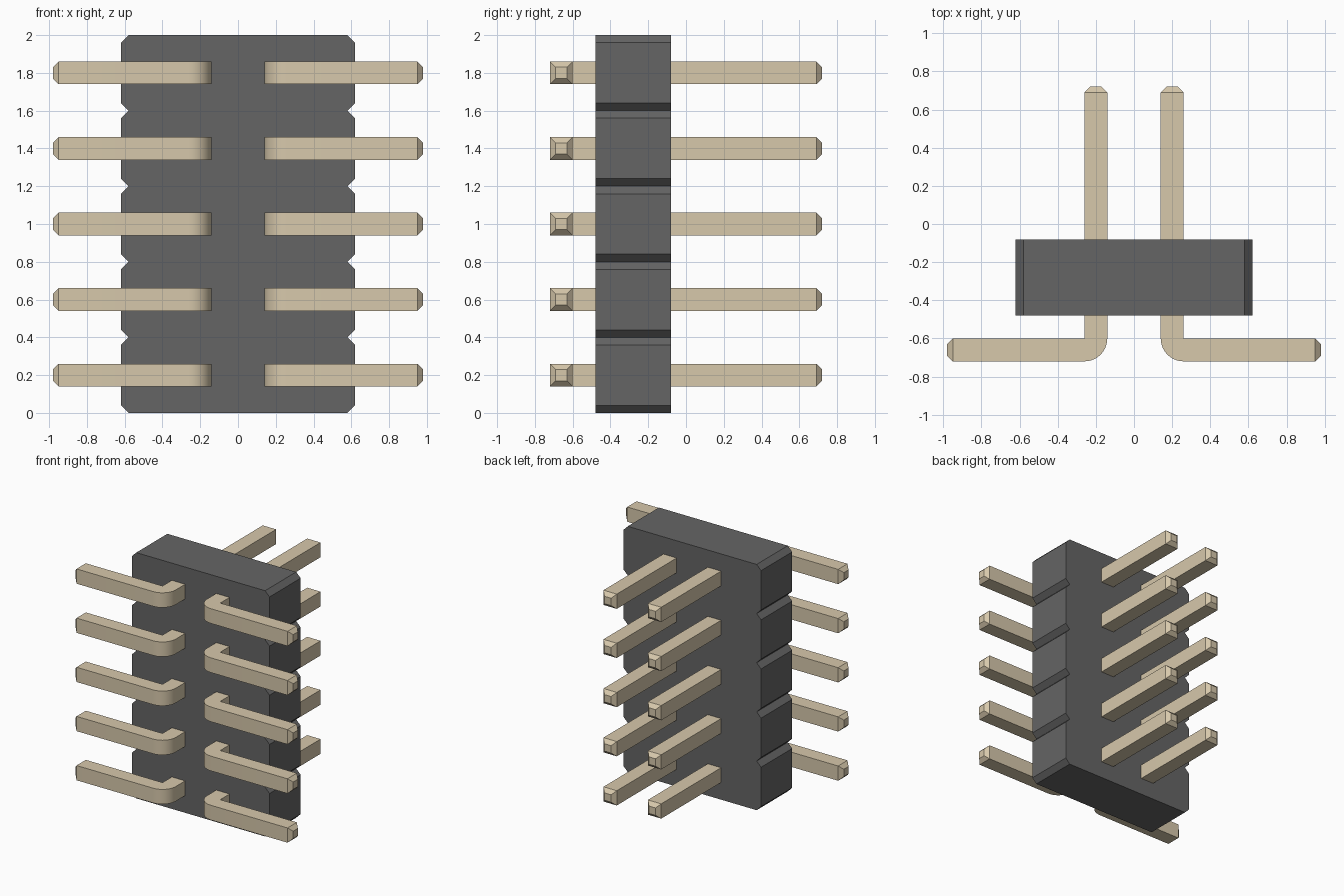
import bpy, bmesh, math

if "Cube" in bpy.data.objects:
    bpy.data.objects.remove(bpy.data.objects["Cube"])

PITCH, ROWS = 0.4, 5


def material(name, rgb):
    m = bpy.data.materials.new(name)
    m.diffuse_color = (*rgb, 1)
    m.use_nodes = True
    m.node_tree.nodes["Principled BSDF"].inputs["Base Color"].default_value = m.diffuse_color
    return m


def finish(bm, name, mat, loc=(0, 0, 0)):
    bmesh.ops.remove_doubles(bm, verts=bm.verts, dist=1e-5)
    bmesh.ops.recalc_face_normals(bm, faces=bm.faces)
    mesh = bpy.data.meshes.new(name)
    bm.to_mesh(mesh)
    bm.free()
    mesh.materials.append(mat)
    ob = bpy.data.objects.new(name, mesh)
    ob.location = loc
    bpy.context.collection.objects.link(ob)
    return ob


plastic = material("dark_plastic", (0.13, 0.13, 0.13))
metal = material("pale_gold", (0.68, 0.58, 0.41))

# Housing: notched outline extruded from front to back
right = []
for i in range(ROWS):
    z = i * PITCH
    right += [(0.58, z), (0.62, z + 0.04), (0.62, z + PITCH - 0.04)]
right.append((0.58, ROWS * PITCH))
outline = right + [(-x, z) for x, z in reversed(right)]
bm = bmesh.new()
face = bm.faces.new([bm.verts.new((x, -0.48, z)) for x, z in outline])
ext = bmesh.ops.extrude_face_region(bm, geom=[face], use_keep_orig=True)
bmesh.ops.translate(bm, vec=(0, 0.4, 0),
                    verts=[v for v in ext["geom"] if isinstance(v, bmesh.types.BMVert)])
finish(bm, "housing", plastic)

# Pin stations: outer point, inner point, half height
BEND = 10
stations = [((0.17, 0.72), (0.23, 0.72), 0.03), ((0.14, 0.69), (0.26, 0.69), 0.06)]
for i in range(BEND + 1):
    a = math.pi / 2 * i / BEND
    stations.append(((0.26 - 0.12 * math.cos(a), -0.6 - 0.12 * math.sin(a)),
                     (0.26, -0.6), 0.06))
stations += [((0.95, -0.72), (0.95, -0.6), 0.06), ((0.98, -0.69), (0.98, -0.63), 0.03)]


def bent_pin(name, side, z):
    bm = bmesh.new()
    rings = []
    for (ox, oy), (ix, iy), h in stations:
        rings.append([bm.verts.new((side * x, y, dz)) for x, y, dz in
                      ((ox, oy, -h), (ix, iy, -h), (ix, iy, h), (ox, oy, h))])
    for a, b in zip(rings, rings[1:]):
        for k in range(4):
            n = (k + 1) % 4
            bm.faces.new((a[k], a[n], b[n], b[k]))
    bm.faces.new(rings[0])
    bm.faces.new(rings[-1])
    ob = finish(bm, name, metal, (0, 0, z))
    # Smooth bend, crisp edges elsewhere
    ob.data.polygons.foreach_set("use_smooth", [True] * len(ob.data.polygons))
    ob.data.set_sharp_from_angle(angle=math.radians(30))


# Two mirrored columns of bent pins
for row in range(ROWS):
    for side, label in ((-1, "left"), (1, "right")):
        bent_pin(f"{label}_pin_{row + 1}", side, PITCH * (row + 0.5))
